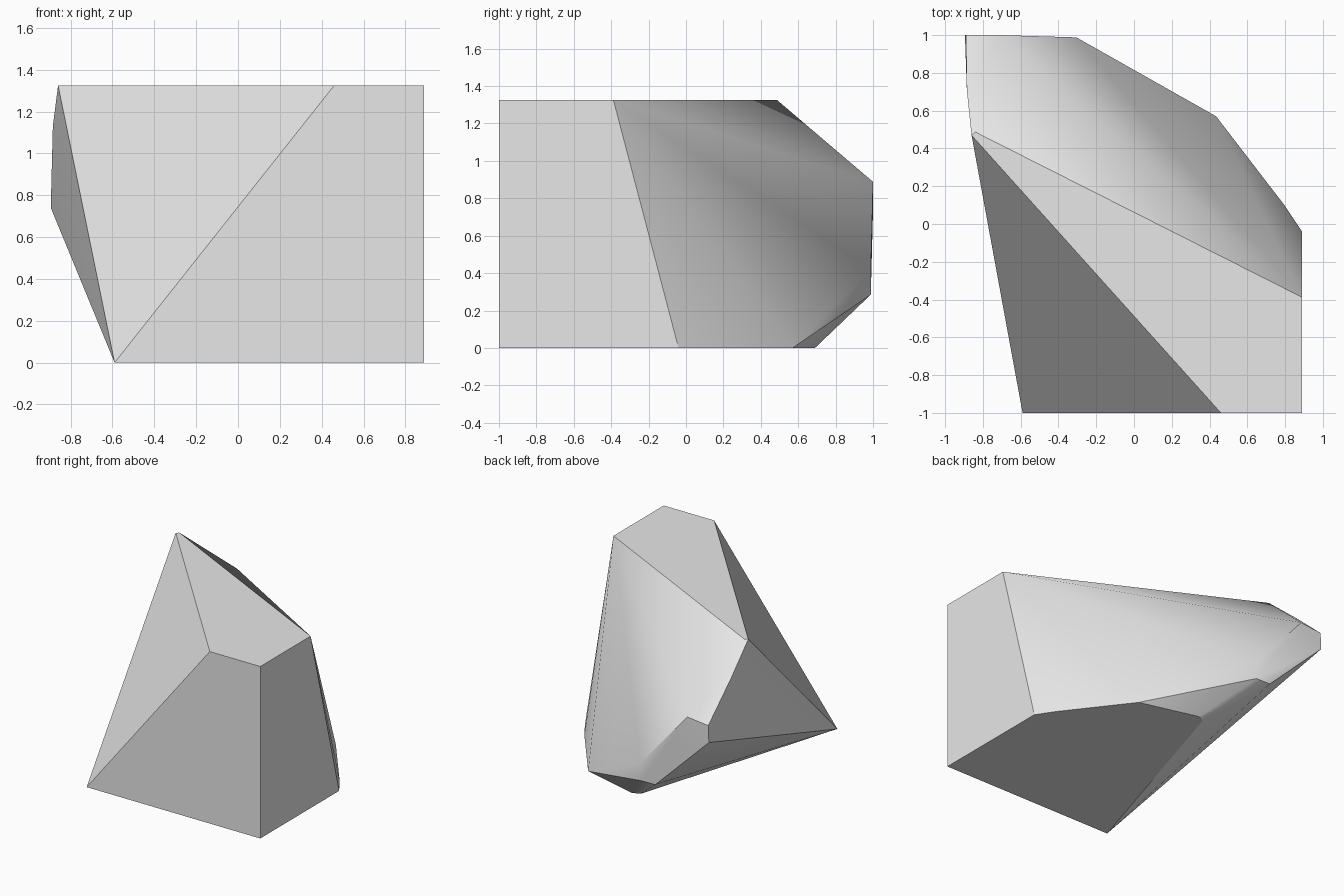
import bpy, bmesh, math

cube = bpy.data.objects.get("Cube")
if cube:
    bpy.data.objects.remove(cube, do_unlink=True)

TOP = 1.325

# Single stone colour
stone = bpy.data.materials.new("stone grey")
stone.use_nodes = True
grey = (0.8, 0.8, 0.8, 1.0)
stone.diffuse_color = grey
stone.node_tree.nodes["Principled BSDF"].inputs["Base Color"].default_value = grey

# Flat cut outlines on the ground and at the top of the chunk
base_outline = [(-0.59, -1), (0.89, -1), (0.89, -0.04), (0.80, 0.095),
                (0.435, 0.57), (-0.02, 0.69), (-0.08, 0.665)]
top_outline = [(0.46, -1), (0.89, -1), (0.89, -0.388), (-0.84, 0.487), (-0.86, 0.47)]

# Corners of the small rear facet and the bowed left edge
rear_corners = [(-0.305, 0.988, 0.285), (-0.305, 0.988, 0.42), (-0.71, 1.0, 0.888),
                (-0.89, 1.0, 0.87), (-0.895, 1.0, 0.74), (-0.43, 0.988, 0.287)]
left_edge = [(-0.885, 0.71, 1.13)]

corners = ([(x, y, 0) for x, y in base_outline]
           + [(x, y, TOP) for x, y in top_outline] + rear_corners + left_edge)

# Wrap the corners in a convex shell and merge coplanar triangles
bm = bmesh.new()
for c in corners:
    bm.verts.new(c)
bmesh.ops.convex_hull(bm, input=bm.verts[:])
bmesh.ops.delete(bm, geom=[v for v in bm.verts if not v.link_faces], context='VERTS')
bmesh.ops.dissolve_limit(bm, angle_limit=math.radians(1),
                         verts=bm.verts[:], edges=bm.edges[:])
bmesh.ops.recalc_face_normals(bm, faces=bm.faces[:])

mesh = bpy.data.meshes.new("rock_chunk")
bm.to_mesh(mesh)
bm.free()
mesh.materials.append(stone)
rock = bpy.data.objects.new("rock_chunk", mesh)
bpy.context.collection.objects.link(rock)

# Soft shading across shallow facets, crisp cut edges
bpy.ops.object.select_all(action='DESELECT')
rock.select_set(True)
bpy.context.view_layer.objects.active = rock
bpy.ops.object.shade_smooth_by_angle(angle=math.radians(30))
